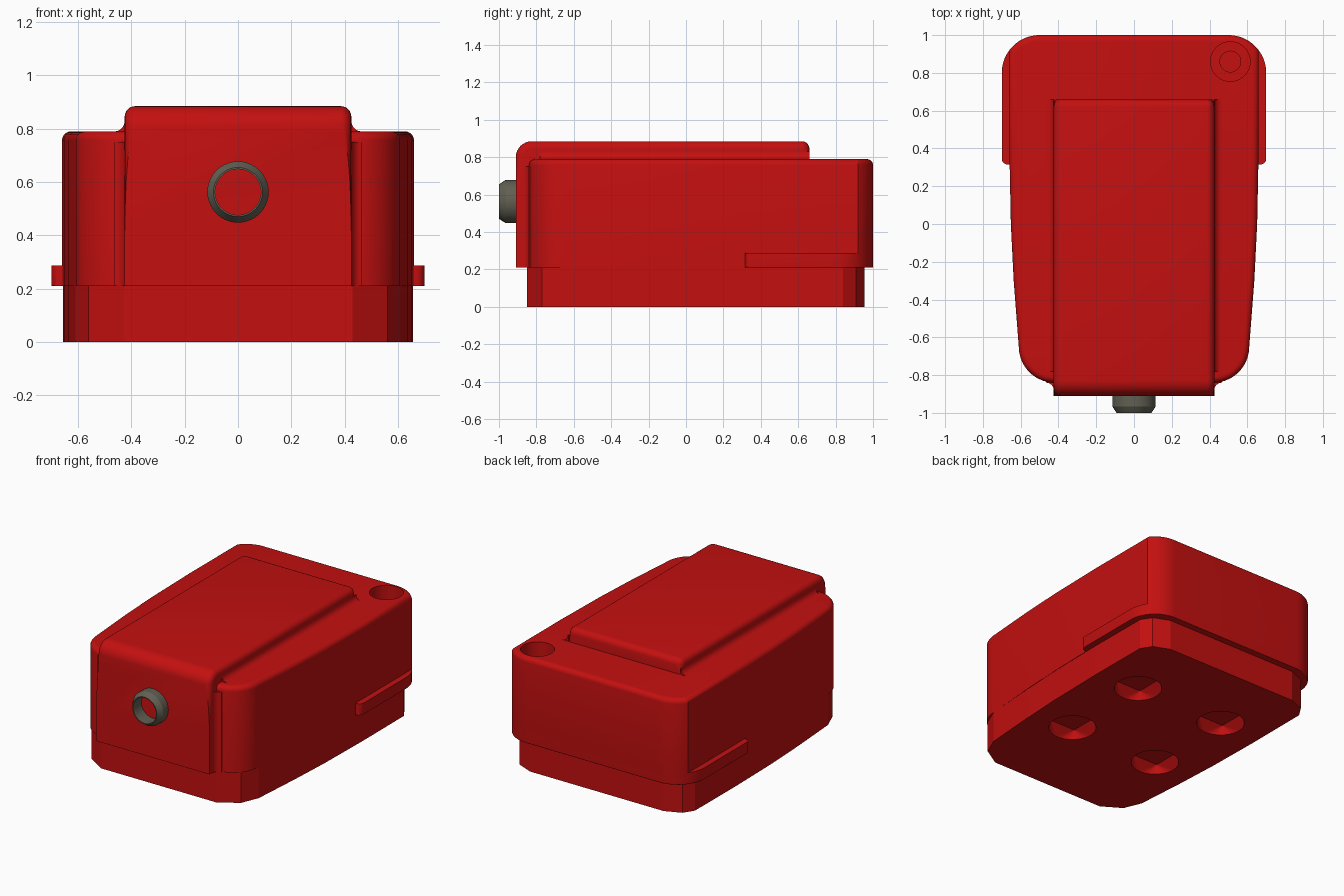
import bpy, bmesh, math
from mathutils import Matrix, Vector

if "Cube" in bpy.data.objects:
    bpy.data.objects.remove(bpy.data.objects["Cube"])


def material(name, rgb):
    m = bpy.data.materials.new(name)
    m.use_nodes = True
    m.diffuse_color = (*rgb, 1)
    m.node_tree.nodes["Principled BSDF"].inputs["Base Color"].default_value = (*rgb, 1)
    return m


RED = material("red", (0.55, 0.005, 0.005))
GREY = material("warm grey", (0.12, 0.115, 0.085))


def finish(name, bm, mat=RED):
    bmesh.ops.recalc_face_normals(bm, faces=bm.faces)
    mesh = bpy.data.meshes.new(name)
    bm.to_mesh(mesh)
    bm.free()
    mesh.materials.append(mat)
    ob = bpy.data.objects.new(name, mesh)
    bpy.context.collection.objects.link(ob)
    return ob


def smooth(ob):
    bpy.ops.object.select_all(action='DESELECT')
    ob.select_set(True)
    bpy.context.view_layer.objects.active = ob
    bpy.ops.object.shade_smooth_by_angle(angle=math.radians(32))


def arc(cx, cy, r, start, end, n=8):
    angles = [math.radians(start + (end - start) * i / n) for i in range(n + 1)]
    return [(cx + r * math.cos(a), cy + r * math.sin(a)) for a in angles]


def mirrored(half):
    return half + [(-x, y) for x, y in reversed(half)]


# Extrude a 2D outline along the given axis
PLACE = {'x': lambda u, v, w: (w, u, v),
         'y': lambda u, v, w: (u, w, v),
         'z': lambda u, v, w: (u, v, w)}


def prism(outline, a, b, axis='z'):
    bm = bmesh.new()
    ends = [[bm.verts.new(PLACE[axis](u, v, w)) for u, v in outline] for w in (a, b)]
    n = len(outline)
    for ring in ends:
        bm.faces.new(ring)
    for i in range(n):
        j = (i + 1) % n
        bm.faces.new((ends[0][i], ends[0][j], ends[1][j], ends[1][i]))
    bmesh.ops.recalc_face_normals(bm, faces=bm.faces)
    return bm


def round_edges(bm, radius, test):
    edges = [e for e in bm.edges if test(*[v.co for v in e.verts])]
    bmesh.ops.bevel(bm, geom=edges, offset=radius, segments=6, profile=0.5,
                    affect='EDGES', clamp_overlap=True)


def cut(ob, cutter):
    mod = ob.modifiers.new("cut", 'BOOLEAN')
    mod.operation = 'DIFFERENCE'
    mod.solver = 'EXACT'
    mod.object = cutter
    cutter.hide_render = True
    bpy.ops.object.select_all(action='DESELECT')
    ob.select_set(True)
    bpy.context.view_layer.objects.active = ob
    bpy.ops.object.modifier_apply(modifier=mod.name)
    bpy.data.objects.remove(cutter)


# Base plate with clipped corners
base = finish("base", prism(mirrored([
    (0.50, 0.955), (0.61, 0.91), (0.655, 0.84), (0.657, 0.4), (0.65, 0),
    (0.635, -0.3), (0.61, -0.65), (0.56, -0.77), (0.43, -0.85)]), 0, 0.21))

# Countersunk square sockets under the base
for x in (-0.34, 0.34):
    for y in (-0.2, 0.445):
        bm = bmesh.new()
        for px, py in arc(x, y, 0.15, 0, 348.75, 31):
            bm.verts.new((px, py, 0))
            bm.verts.new((px, py, -0.05))
        for sx in (-0.095, 0.095):
            for sy in (-0.095, 0.095):
                bm.verts.new((x + sx, y + sy, 0.06))
        bmesh.ops.convex_hull(bm, input=bm.verts)
        cut(base, finish("socket_cutter", bm))

# Main housing: tapered plan, rounded top rim and rounded rear underside
rear = [p for p in arc(0.5, 0.8, 0.2, 90, 0, 20) if p[0] < 0.66]
bm = prism(mirrored(rear + [(0.66, 0.92), (0.66, 0.4), (0.652, 0), (0.637, -0.3)]
                    + arc(0.42, -0.65, 0.19, 0, -90, 10)), 0.21, 0.79)
round_edges(bm, 0.07, lambda p, q: min(p.z, q.z) > 0.78)
round_edges(bm, 0.05, lambda p, q: max(p.z, q.z) < 0.22 and min(p.y, q.y) > 0.915)
housing = finish("housing", bm)

# Stepped round well in the rear corner of the housing
for radius, floor in ((0.105, 0.66), (0.055, 0.5)):
    cut(housing, finish("well_cutter", prism(arc(0.51, 0.86, radius, 0, 348.75, 31), floor, 0.9)))
smooth(housing)

# Wraparound rear lip
bm = prism(mirrored(arc(0.5, 0.8, 0.2, 90, 0, 12)
                    + arc(0.67, 0.345, 0.03, 0, -90, 4) + [(0.6, 0.315)]), 0.21, 0.288)
round_edges(bm, 0.04, lambda p, q: max(p.z, q.z) < 0.22 and max(p.y, q.y) > 0.33)
smooth(finish("rear_lip", bm))

# Raised centre cover running down the front
bm = prism([(-0.91, 0.21)] + arc(-0.825, 0.8, 0.085, 180, 90)
           + arc(0.62, 0.845, 0.04, 90, 0, 5) + [(0.66, 0.21)], -0.425, 0.425, 'x')
round_edges(bm, 0.04, lambda p, q: abs(p.x - q.x) < 1e-4 and min(p.z, q.z) > 0.79)
smooth(finish("centre_cover", bm))

# Concave fillets where the cover meets the housing
for side, s in (("left", 1), ("right", -1)):
    top = [(0.42, 0.78), (0.465, 0.78)] + arc(0.465, 0.83, 0.04, -90, -180) + [(0.42, 0.83)]
    front = [(0.42, -0.82), (0.465, -0.82)] + arc(0.465, -0.88, 0.04, 90, 180) + [(0.42, -0.88)]
    smooth(finish(side + "_top_fillet",
                  prism([(s * u, v) for u, v in top], -0.78, 0.66, 'y')))
    smooth(finish(side + "_front_fillet",
                  prism([(s * u, v) for u, v in front], 0.21, 0.75)))

# Chamfered collar on the front face
bm = bmesh.new()
ring = [bm.verts.new((r, y, 0.563)) for r, y in
        ((0.115, -0.9), (0.115, -0.965), (0.092, -1.0), (0.086, -1.0), (0.086, -0.9))]
loop = [bm.edges.new((ring[i], ring[(i + 1) % 5])) for i in range(5)]
bmesh.ops.spin(bm, geom=ring + loop, cent=(0, 0, 0.563), axis=(0, 1, 0),
               angle=2 * math.pi, steps=40, use_merge=False)
bmesh.ops.remove_doubles(bm, verts=bm.verts, dist=1e-4)
smooth(finish("front_collar", bm, GREY))
